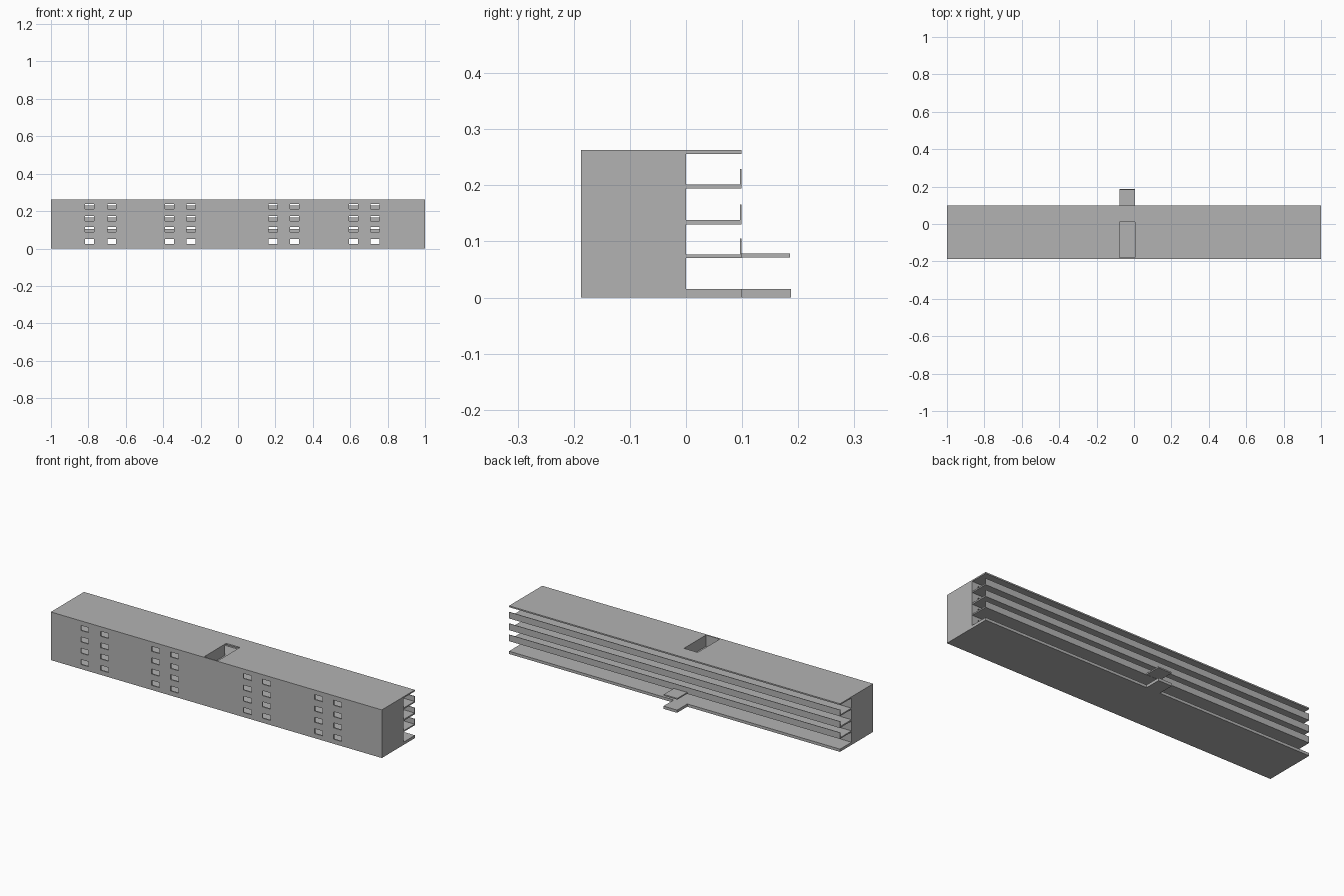
import bpy, bmesh
from mathutils import Vector

if "Cube" in bpy.data.objects:
    bpy.data.objects.remove(bpy.data.objects["Cube"])

mat = bpy.data.materials.new("concrete_grey")
mat.diffuse_color = (0.45, 0.45, 0.45, 1)
mat.use_nodes = True
mat.node_tree.nodes["Principled BSDF"].inputs["Base Color"].default_value = mat.diffuse_color


def finish(bm, name):
    bmesh.ops.recalc_face_normals(bm, faces=bm.faces)
    me = bpy.data.meshes.new(name)
    bm.to_mesh(me)
    bm.free()
    me.materials.append(mat)
    ob = bpy.data.objects.new(name, me)
    bpy.context.collection.objects.link(ob)
    return ob


def box(name, x0, x1, y0, y1, z0, z1):
    bm = bmesh.new()
    bmesh.ops.create_cube(bm, size=1)
    for v in bm.verts:
        v.co = Vector((x1 if v.co.x > 0 else x0,
                       y1 if v.co.y > 0 else y0,
                       z1 if v.co.z > 0 else z0))
    return finish(bm, name)


def panel(name, rect, holes, place, thickness):
    """Flat panel (u0,u1,v0,v1) with rectangular holes, given thickness."""
    us = sorted({round(u, 4) for r in [rect] + holes for u in r[:2]})
    vs = sorted({round(v, 4) for r in [rect] + holes for v in r[2:]})
    bm = bmesh.new()
    grid = [[bm.verts.new(place(u, v)) for v in vs] for u in us]
    for i in range(len(us) - 1):
        for j in range(len(vs) - 1):
            u, v = (us[i] + us[i + 1]) / 2, (vs[j] + vs[j + 1]) / 2
            if not any(a < u < b and c < v < d for a, b, c, d in holes):
                bm.faces.new((grid[i][j], grid[i + 1][j],
                              grid[i + 1][j + 1], grid[i][j + 1]))
    bmesh.ops.delete(bm, geom=[v for v in bm.verts if not v.link_faces], context='VERTS')
    ext = bmesh.ops.extrude_face_region(bm, geom=bm.faces[:], use_keep_orig=True)
    moved = [g for g in ext["geom"] if isinstance(g, bmesh.types.BMVert)]
    bmesh.ops.translate(bm, verts=moved, vec=thickness)
    return finish(bm, name)


FRONT, BACK, EDGE, T = -0.187, 0.0, 0.099, 0.007
FLOOR_TOPS = [0.015, 0.077, 0.138, 0.201]
CEILINGS = [0.070, 0.130, 0.194, 0.2555]
WINDOWS_X = [-0.795, -0.675, -0.3675, -0.2525, 0.1875, 0.3025, 0.6175, 0.7325]
EXTRA_DOORS_X = [-0.91, -0.58, -0.47, -0.15, 0.08, 0.41, 0.51, 0.84, 0.94]
WALL = (-1, 1, 0.015, 0.2555)

# front wall with window openings
windows = [(x - 0.024, x + 0.024, z + 0.010, z + 0.037)
           for x in WINDOWS_X for z in FLOOR_TOPS]
panel("front_wall", WALL, windows, lambda u, v: (u, FRONT, v), (0, T, 0))

# rear wall with gallery doors and stairwell openings
doors = [(x - 0.024, x + 0.024, z, z + 0.041)
         for x in WINDOWS_X + EXTRA_DOORS_X for z in FLOOR_TOPS]
doors += [(-0.078, 0.005, z, c) for z, c in zip(FLOOR_TOPS, CEILINGS)]
panel("rear_wall", WALL, doors, lambda u, v: (u, BACK - T, v), (0, T, 0))

# end walls and inner partitions
for side, x in (("left", -1), ("right", 1 - T)):
    box(side + "_end_wall", x, x + T, FRONT, BACK, 0.015, 0.2555)
for x in (-0.52, -0.085, 0.005, 0.46):
    box("partition", x, x + T, FRONT + T, BACK - T, 0.015, 0.2555)

# roof with light well over the stairs
panel("roof", (-1, 1, FRONT, EDGE), [(-0.078, 0.005, -0.18, 0.01)],
      lambda u, v: (u, v, 0.2555), (0, 0, 0.0075))

# ground slab, gallery floors and their parapets
box("ground_slab", -1, 1, FRONT, EDGE, 0, 0.015)
for z, top in zip(CEILINGS[:3], FLOOR_TOPS[1:]):
    box("gallery_floor", -0.9995, 0.9995, FRONT + T, EDGE, z, top)
    box("gallery_parapet", -0.9995, 0.9995, EDGE - 0.003, EDGE, top, top + 0.028)

# rear entrance step and canopy
box("entrance_step", -0.077, 0.005, EDGE, 0.187, 0, 0.015)
box("entrance_canopy", -0.077, 0.005, EDGE, 0.185, 0.071, 0.078)
